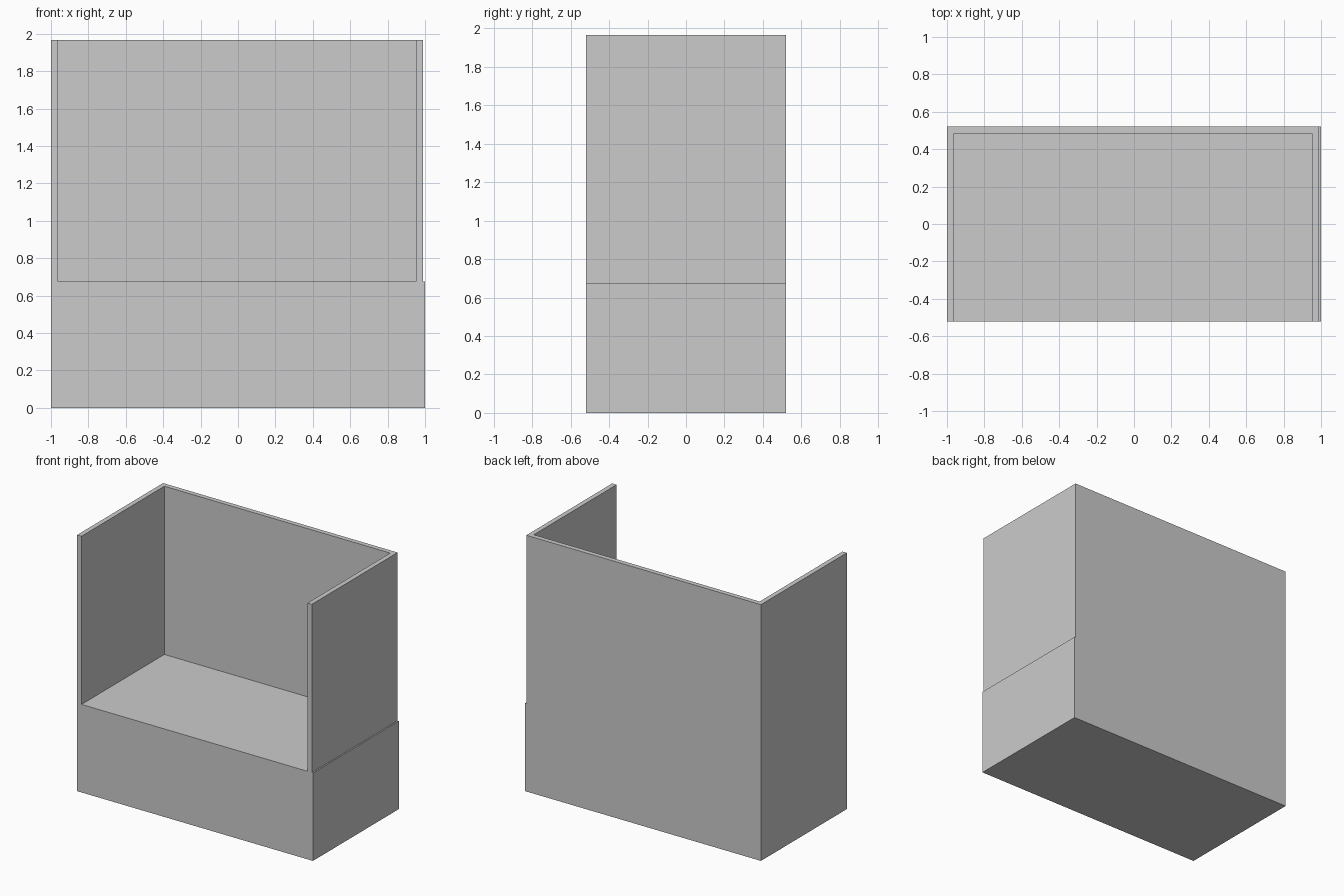
import bpy
import bmesh

cube = bpy.data.objects.get("Cube")
if cube:
    bpy.data.objects.remove(cube, do_unlink=True)

grey = bpy.data.materials.new("light grey")
grey.use_nodes = True
colour = (0.6, 0.6, 0.6, 1)
grey.diffuse_color = colour
grey.node_tree.nodes["Principled BSDF"].inputs["Base Color"].default_value = colour


def box(name, low, high):
    """Flat-sided box between two opposite corners."""
    bm = bmesh.new()
    bmesh.ops.create_cube(bm, size=1)
    for v in bm.verts:
        v.co = [l if c < 0 else h for c, l, h in zip(v.co, low, high)]
    mesh = bpy.data.meshes.new(name)
    bm.to_mesh(mesh)
    bm.free()
    mesh.materials.append(grey)
    obj = bpy.data.objects.new(name, mesh)
    bpy.context.collection.objects.link(obj)
    return obj


DEPTH = 0.52      # half depth
SEAT = 0.675      # height of the base
TOP = 1.965       # height of the panels
WALL = 0.037      # panel thickness
LEFT = 0.99       # outer face of the left panel, just inside the base

# Solid base
box("base", (-1, -DEPTH, 0), (1, DEPTH, SEAT))

# Back panel across the full width of the walls
box("back_panel", (-1, DEPTH - WALL, SEAT), (LEFT, DEPTH, TOP))

# Side panels butt against the back panel
for name, x in (("right_panel", -1), ("left_panel", LEFT - WALL)):
    box(name, (x, -DEPTH, SEAT), (x + WALL, DEPTH - WALL, TOP))
